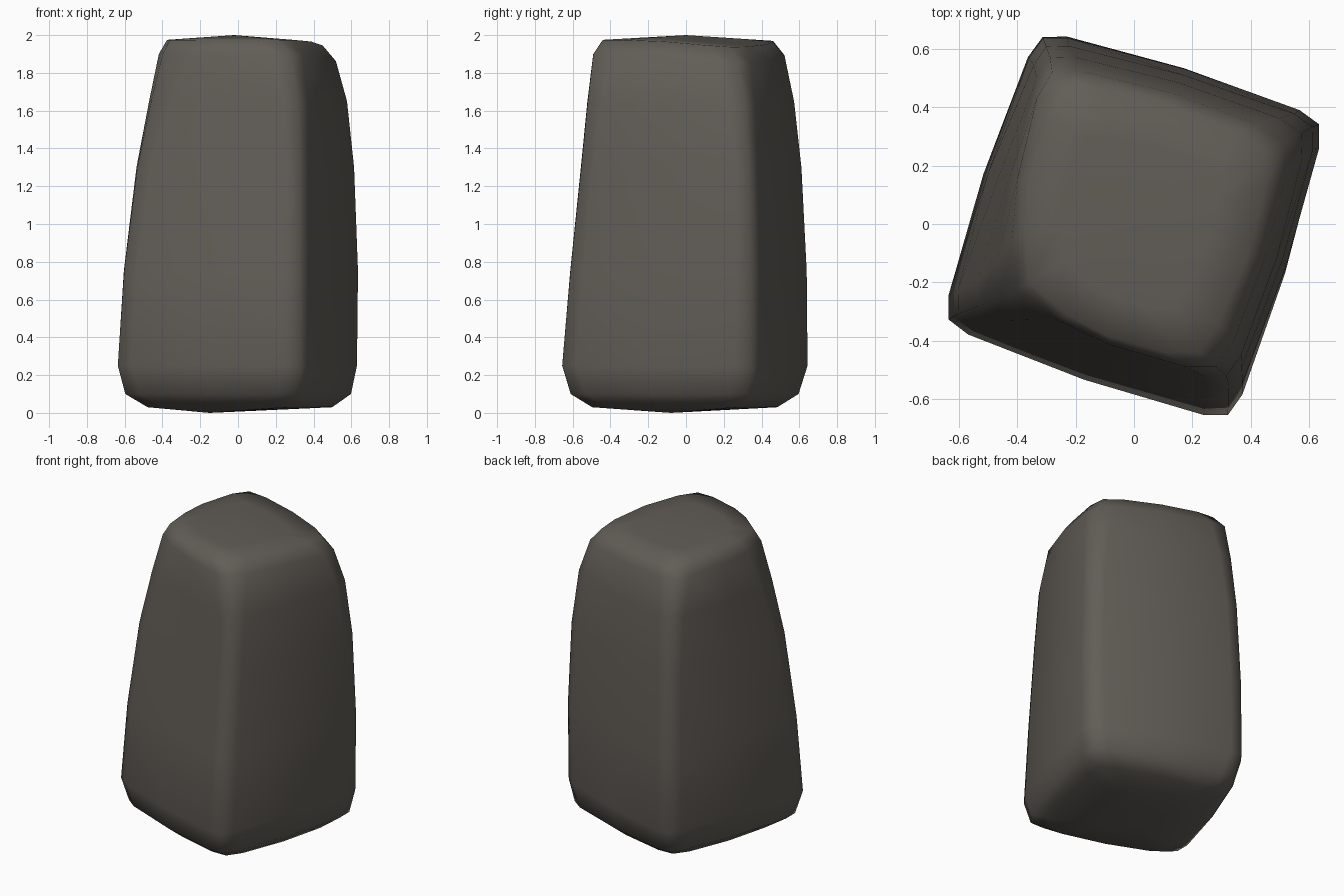
import bpy, bmesh
from mathutils import Vector

if "Cube" in bpy.data.objects:
    bpy.data.objects.remove(bpy.data.objects["Cube"])

# Each level: height, corner rounding, then the four corners (back, right, front, left)
LEVELS = [
    (0.03, 0.16, (-.26, .52), (.54, .29), (.28, -.54), (-.52, -.27)),
    (0.10, 0.12, (-.31, .63), (.635, .345), (.325, -.65), (-.635, -.32)),
    (0.25, 0.10, (-.33, .675), (.662, .36), (.34, -.69), (-.67, -.345)),
    (0.75, 0.10, (-.33, .67), (.668, .36), (.34, -.645), (-.635, -.325)),
    (1.30, 0.10, (-.32, .64), (.645, .35), (.34, -.585), (-.565, -.30)),
    (1.65, 0.12, (-.31, .605), (.61, .33), (.335, -.555), (-.505, -.28)),
    (1.90, 0.16, (-.31, .565), (.56, .30), (.30, -.535), (-.455, -.26)),
    (1.975, 0.20, (-.27, .51), (.50, .27), (.24, -.49), (-.42, -.24)),
]


def outline(z, cut, corners):
    """Rounded quad with slightly bulging sides."""
    pts = []
    cs = [Vector((x, y, z)) for x, y in corners]
    mid = sum(cs, Vector()) / 4
    for i, c in enumerate(cs):
        # the left corner is worn away towards the top
        k = cut + (0.10 * max(0, (z - 1.2) / 0.8) if i == 3 else 0)
        p0 = c.lerp(cs[i - 1], k)
        nxt = cs[(i + 1) % 4]
        p1 = c.lerp(nxt, k)
        pts += [p0, p0 * .25 + c * .5 + p1 * .25, p1]
        side = (c + nxt) / 2
        pts.append(side + (side - mid).normalized() * 0.018)
    if z > 1.85:  # top slopes down to the back right
        for p in pts:
            p.z -= 0.10 * max(0, 0.7 * p.x + 0.7 * p.y - 0.1)
    return pts


bm = bmesh.new()
rings = [outline(l[0], l[1], l[2:]) for l in LEVELS]
# inner rings that keep the top and bottom flat
low, high = Vector((-.15, -.08, .0)), Vector((-.02, .0, 2.0))
rings.insert(0, [p.lerp(low, .55) for p in rings[0]])
rings.append([p.lerp(high, .35) for p in rings[-1]])
loops = [[bm.verts.new(p) for p in r] for r in rings]
for a, b in zip(loops, loops[1:]):
    for i in range(len(a)):
        j = (i + 1) % len(a)
        bm.faces.new((a[i], a[j], b[j], b[i]))
for loop, tip in ((loops[0], low), (loops[-1], high)):
    v = bm.verts.new(tip)
    for i in range(len(loop)):
        bm.faces.new((loop[i], loop[(i + 1) % len(loop)], v))
bmesh.ops.recalc_face_normals(bm, faces=bm.faces)
for f in bm.faces:
    f.smooth = True

# Stone block
me = bpy.data.meshes.new("stone_pillar")
bm.to_mesh(me)
bm.free()
stone = bpy.data.objects.new("stone_pillar", me)
bpy.context.collection.objects.link(stone)
mat = bpy.data.materials.new("dark_warm_grey_stone")
mat.diffuse_color = (0.120, 0.109, 0.094, 1)
mat.use_nodes = True
mat.node_tree.nodes["Principled BSDF"].inputs["Base Color"].default_value = mat.diffuse_color
me.materials.append(mat)
